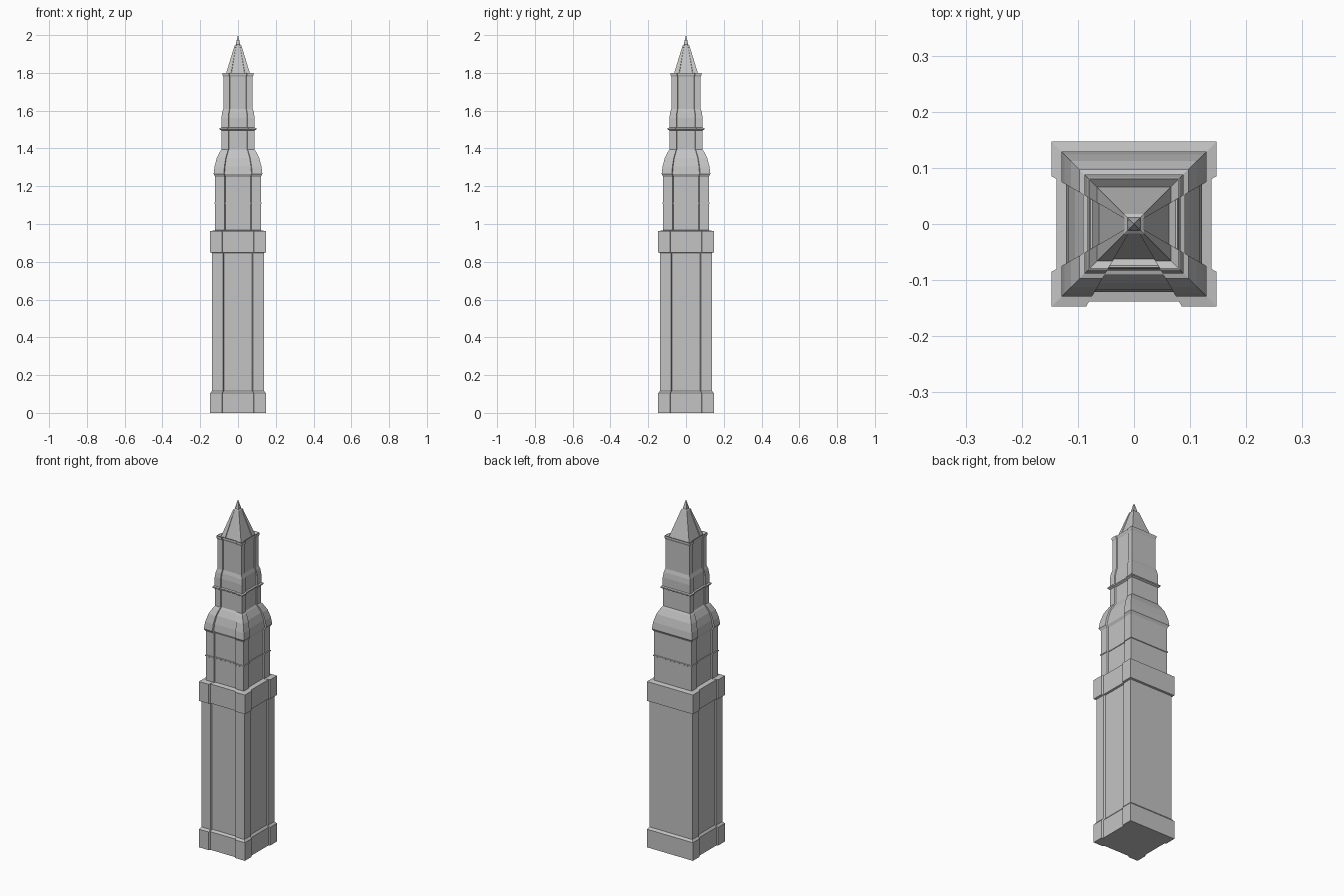
import bpy
import bmesh

cube = bpy.data.objects.get("Cube")
if cube:
    bpy.data.objects.remove(cube, do_unlink=True)

stone = bpy.data.materials.new("pale grey stone")
stone.use_nodes = True
colour = (0.55, 0.55, 0.55, 1)
stone.diffuse_color = colour
stone.node_tree.nodes["Principled BSDF"].inputs["Base Color"].default_value = colour

# Unit plan: flat back, shallow recess in the front and both sides
EDGE, INNER, DEEP = 0.58, 0.55, 0.94
right_half = [(EDGE, -1), (1, -1), (1, -EDGE), (DEEP, -INNER),
              (DEEP, INNER), (1, EDGE), (1, 1)]
left_half = [(-x, y) for x, y in reversed(right_half)]
PLAN = [(INNER, -DEEP)] + right_half + left_half + [(-INNER, -DEEP)]


def loft(name, profile, floor=False):
    """Stack scaled copies of the plan at (half width, height) levels."""
    bm = bmesh.new()
    rings = []
    for half, z in profile:
        if half == 0:
            rings.append([bm.verts.new((0, 0, z))])
        else:
            rings.append([bm.verts.new((x * half, y * half, z)) for x, y in PLAN])
    n = len(PLAN)
    for low, high in zip(rings, rings[1:]):
        for i in range(n):
            j = (i + 1) % n
            if len(high) == 1:
                bm.faces.new((low[i], low[j], high[0]))
            else:
                bm.faces.new((low[i], low[j], high[j], high[i]))
    if floor:
        bm.faces.new(list(reversed(rings[0])))
    mesh = bpy.data.meshes.new(name)
    bm.to_mesh(mesh)
    bm.free()
    mesh.materials.append(stone)
    obj = bpy.data.objects.new(name, mesh)
    bpy.context.collection.objects.link(obj)
    return obj


# Lower tower
loft("base_plinth", [(.147, 0), (.147, .105), (.137, .117)], floor=True)
loft("main_shaft", [(.137, .117), (.137, .847)])
loft("balcony_ledge", [(.137, .847), (.147, .85), (.147, .962), (.121, .967)])

# Middle stage with a thin string course and a shouldered roof
loft("middle_stage", [(.121, .967), (.121, 1.105)])
loft("string_course", [(.121, 1.105), (.124, 1.107), (.124, 1.113), (.121, 1.115)])
loft("middle_wall", [(.121, 1.115), (.121, 1.25)])
loft("shoulder_roof", [(.121, 1.25), (.129, 1.265), (.124, 1.305),
                       (.112, 1.35), (.094, 1.385), (.087, 1.395)])

# Upper stage and lantern
loft("upper_stage", [(.087, 1.395), (.087, 1.494)])
loft("upper_cornice", [(.087, 1.494), (.097, 1.5), (.097, 1.507), (.088, 1.51)])
loft("lantern_foot", [(.088, 1.51), (.088, 1.56), (.084, 1.59), (.078, 1.61)])
loft("lantern", [(.078, 1.61), (.078, 1.78)])
loft("lantern_parapet", [(.078, 1.78), (.082, 1.79), (.082, 1.8),
                         (.079, 1.8), (.066, 1.788)])

# Pointed roof with a small finial
loft("spire", [(.066, 1.788), (.018, 1.945)])
loft("finial", [(.018, 1.945), (.012, 1.95), (.006, 1.978), (0, 2)])
